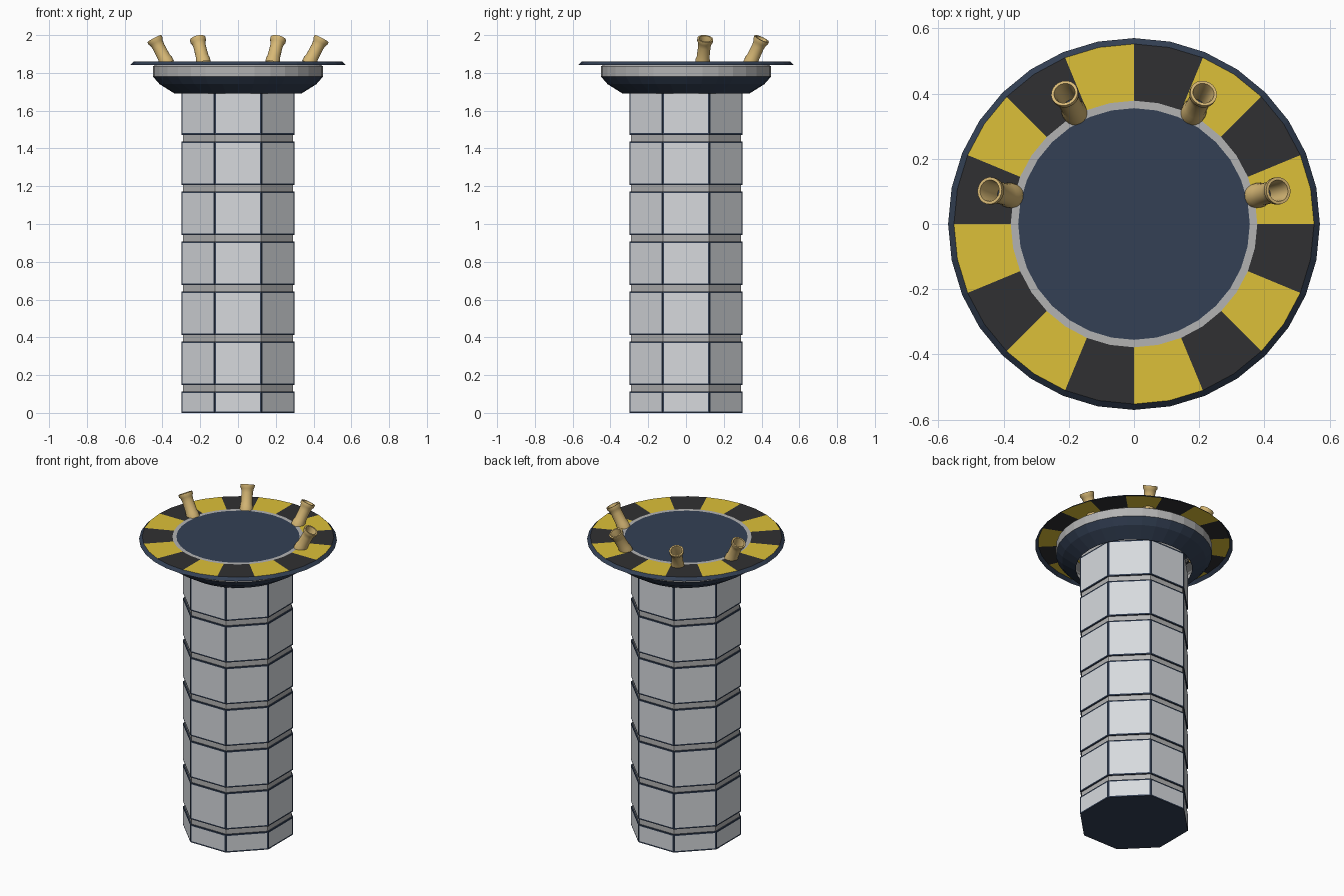
import bpy, bmesh, math
from mathutils import Matrix, Vector

if "Cube" in bpy.data.objects:
    bpy.data.objects.remove(bpy.data.objects["Cube"])


def material(name, rgb):
    m = bpy.data.materials.new(name)
    m.diffuse_color = (*rgb, 1)
    m.use_nodes = True
    m.node_tree.nodes["Principled BSDF"].inputs["Base Color"].default_value = m.diffuse_color
    return m


NAVY = material("navy", (0.033, 0.051, 0.089))
PANEL = material("pale_panel", (0.68, 0.70, 0.73))
GREY = material("mid_grey", (0.45, 0.45, 0.45))
YELLOW = material("hazard_yellow", (0.72, 0.53, 0.04))
BLACK = material("hazard_black", (0.03, 0.03, 0.032))
BRASS = material("brass", (0.68, 0.48, 0.18))


def finish(name, bm, mats):
    me = bpy.data.meshes.new(name)
    bm.to_mesh(me)
    bm.free()
    for m in mats:
        me.materials.append(m)
    ob = bpy.data.objects.new(name, me)
    bpy.context.collection.objects.link(ob)
    return ob


def lathe(name, profile, sides, mats, mat_of=lambda i, j: 0, matrix=None):
    """Revolve (radius, z) points about z; radius 0 ends become a cap."""
    bm = bmesh.new()
    rings = []
    for r, z in profile:
        rings.append([bm.verts.new((r * math.cos(2 * math.pi * k / sides),
                                    r * math.sin(2 * math.pi * k / sides), z))
                      for k in range(sides)])
    for i in range(len(rings) - 1):
        for j in range(sides):
            k = (j + 1) % sides
            f = bm.faces.new((rings[i][j], rings[i][k], rings[i + 1][k], rings[i + 1][j]))
            f.material_index = mat_of(i, j)
    bmesh.ops.remove_doubles(bm, verts=bm.verts, dist=1e-5)
    if matrix:
        bm.transform(matrix)
    return finish(name, bm, mats)


def octagon(name, apothem, z0, z1, mats, border=0):
    """Octagonal prism with flat faces on the axes and optional framed panels."""
    bm = bmesh.new()
    r = apothem / math.cos(math.pi / 8)
    bmesh.ops.create_cone(bm, cap_ends=True, segments=8, radius1=r, radius2=r, depth=z1 - z0,
                          matrix=Matrix.Translation((0, 0, (z0 + z1) / 2)) @ Matrix.Rotation(math.pi / 8, 4, 'Z'))
    bm.normal_update()
    if border:
        sides = [f for f in bm.faces if abs(f.normal.z) < 0.5]
        bmesh.ops.inset_individual(bm, faces=sides, thickness=border, depth=0)
        for f in sides:
            f.material_index = 1
    return finish(name, bm, mats)


# Column: grey core showing as bands between navy framed segments
octagon("column_core", 0.292, 0.01, 1.74, [GREY])
bands = [0.13 + 0.265 * i for i in range(6)]
starts = [0] + [b + 0.017 for b in bands]
ends = [b - 0.017 for b in bands] + [1.705]
for i, (a, b) in enumerate(zip(starts, ends)):
    octagon(f"column_segment_{i + 1}", 0.30, a, b, [NAVY, PANEL], 0.012)

# Flared collar under the platform, open around the column
lathe("collar_underside", [(0.335, 1.69), (0.415, 1.74), (0.45, 1.78)], 32, [NAVY])
lathe("collar_wall", [(0.45, 1.78), (0.45, 1.835), (0.44, 1.842), (0.385, 1.853)], 32, [GREY])

# Platform top: navy rim, hazard ring, grey trim, navy centre
lathe("platform_rim", [(0.57, 1.842), (0.552, 1.86)], 32, [NAVY])
lathe("hazard_ring", [(0.552, 1.86), (0.378, 1.86)], 32, [YELLOW, BLACK],
      lambda i, j: (j // 2) % 2)
lathe("platform_trim", [(0.378, 1.86), (0.355, 1.86)], 32, [GREY])
lathe("platform_deck", [(0.355, 1.86), (0, 1.86)], 32, [NAVY])

# Four outward-leaning flared pipes around the back half
pipe = [(0.038, -0.015), (0.038, 0.012), (0.034, 0.025), (0.033, 0.09), (0.036, 0.112), (0.042, 0.122),
        (0.042, 0.137), (0.033, 0.137), (0.028, 0.11), (0.028, 0.03), (0, 0.03)]
for n, deg in enumerate((13, 62, 118, 167)):
    az = math.radians(deg)
    mat = (Matrix.Translation((0.39 * math.cos(az), 0.39 * math.sin(az), 1.86))
           @ Matrix.Rotation(az, 4, 'Z') @ Matrix.Rotation(math.radians(28), 4, 'Y'))
    ob = lathe(f"pipe_{n + 1}", pipe, 20, [BRASS, NAVY], lambda i, j: int(i == 9), mat)
    bpy.context.view_layer.objects.active = ob
    bpy.ops.object.select_all(action='DESELECT')
    ob.select_set(True)
    bpy.ops.object.shade_smooth_by_angle(angle=math.radians(40))

# Consistent outward normals on the revolved shells
for ob in bpy.data.objects:
    up = ob.name.startswith(("hazard", "platform_trim", "platform_deck"))
    bm = bmesh.new()
    bm.from_mesh(ob.data)
    if up:
        bm.normal_update()
        bmesh.ops.reverse_faces(bm, faces=[f for f in bm.faces if f.normal.z < 0])
    elif ob.name.startswith("pipe"):
        bmesh.ops.recalc_face_normals(bm, faces=bm.faces)
    bm.to_mesh(ob.data)
    bm.free()
